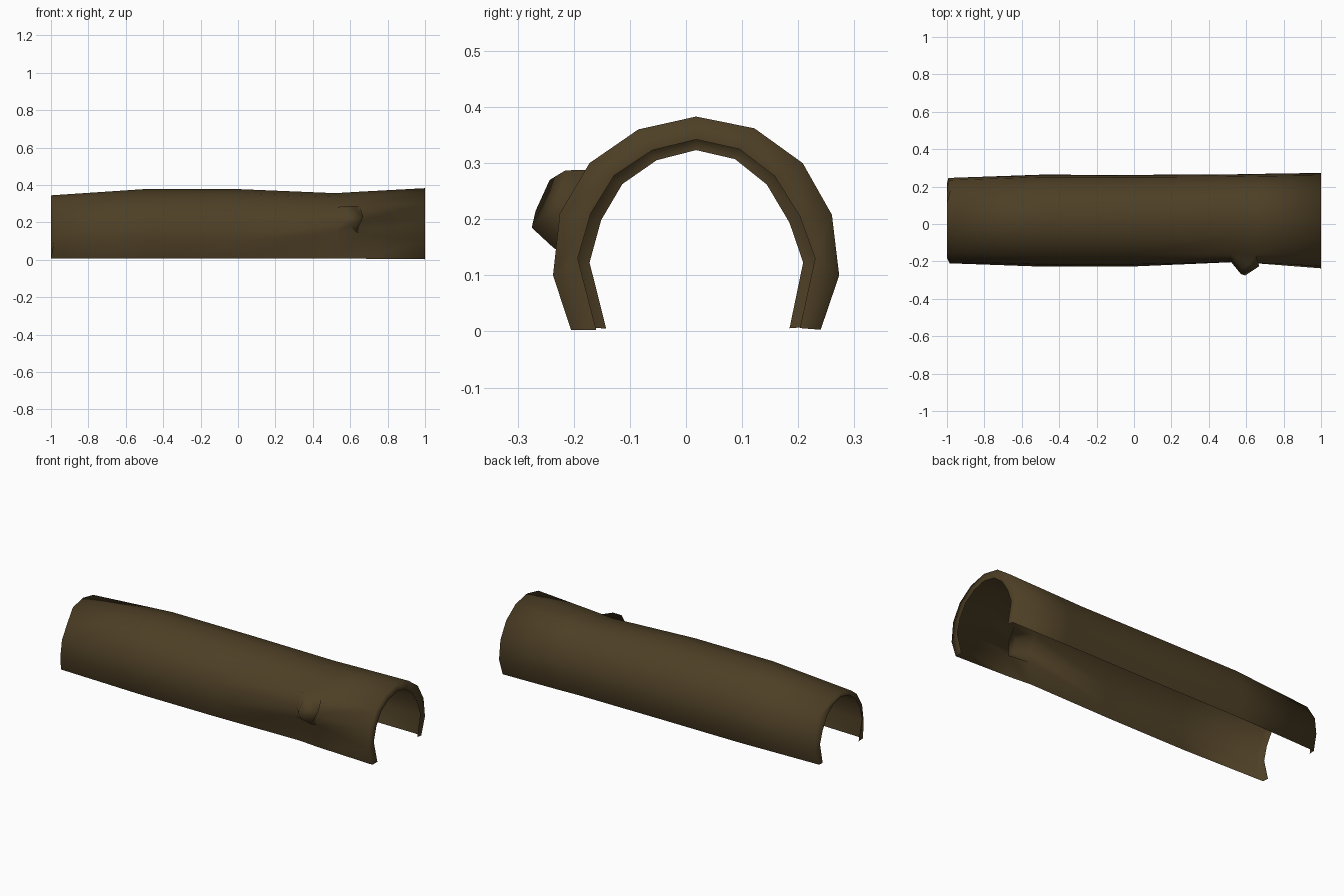
import bpy, bmesh, math

if "Cube" in bpy.data.objects:
    bpy.data.objects.remove(bpy.data.objects["Cube"])

bark = bpy.data.materials.new("brown bark")
bark.diffuse_color = (0.076, 0.05, 0.019, 1)
bark.use_nodes = True
bark.node_tree.nodes["Principled BSDF"].inputs["Base Color"].default_value = bark.diffuse_color

# Arch of the half log (y, z) at the right end, and the inner edge of its end rims
OUTER = [(-.205, .003), (-.237, .10), (-.225, .21), (-.172, .30), (-.085, .36),
         (.018, .383), (.122, .362), (.208, .30), (.26, .208), (.273, .10), (.24, .003)]
INNER = [(-.16, .003), (-.193, .13), (-.17, .21), (-.128, .278), (-.06, .323),
         (.018, .342), (.095, .325), (.158, .277), (.203, .205), (.23, .13), (.203, .006)]
CY = 0.018
JAG = [0, .015, .018, .02, 0, 0, 0, .02, .008, .008, 0]   # broken left edge

# Shift of single arch points (dy, dz) around the branch
DENT_A = {0: (.012, 0), 1: (.025, .05), 2: (.015, 0), 3: (.008, -.01), 4: (.012, -.015),
          5: (.01, -.017), 6: (.01, -.006)}
DENT_B = {0: (.006, 0), 1: (.022, .042), 2: (.012, 0), 3: (.006, -.006), 4: (.008, -.01),
          5: (.007, -.012), 6: (.007, -.004)}
# x, width scale, height scale, base height, dent
SECTIONS = [(-1, .895, .90, .008, {}), (-.5, .963, .987, .008, {}),
            (0, .96, .987, .008, {}), (.52, .97, .975, .008, DENT_A),
            (.65, .98, .982, .006, DENT_B), (1, 1, 1, .003, {})]


def arch(bm, profile, x, sy, sz, base, dent, jag):
    row = []
    for i, (y, z) in enumerate(profile):
        dy, dz = dent.get(i, (0, 0))
        row.append(bm.verts.new((x + jag[i], CY + (y - CY) * sy + dy,
                                 max(z * sz, base) + dz)))
    return row


def strip(bm, a, b, skip=()):
    """Join two open rows of points with quads."""
    for i in range(len(a) - 1):
        if i not in skip:
            bm.faces.new((a[i], a[i + 1], b[i + 1], b[i]))


bm = bmesh.new()
FLAT = [0] * 11

# Shell: a thin open sheet, left open where the branch grows out
rows = [arch(bm, OUTER, *s, JAG if s[0] == -1 else FLAT) for s in SECTIONS]
for k in range(len(rows) - 1):
    strip(bm, rows[k], rows[k + 1], (1, 2) if k == 3 else ())

# End rims turned inwards
strip(bm, arch(bm, INNER, -1, .90, .945, .005, {}, FLAT), rows[0])
strip(bm, rows[-1], arch(bm, INNER, 1, 1, 1, .003, {}, FLAT))

# Broken branch stub: hollow, leaning right and outwards
a, b = rows[3], rows[4]
base = [a[1], a[2], a[3], b[3], b[2], b[1]]
tip = [bm.verts.new(p) for p in
       [(.595, -.275, .185), (.572, -.268, .215), (.58, -.243, .27),
        (.615, -.215, .287), (.67, -.225, .23), (.632, -.235, .148)]]
for i in range(6):
    j = (i + 1) % 6
    bm.faces.new((base[i], base[j], tip[j], tip[i]))
bm.faces.new((tip[0], tip[1], tip[4], tip[5]))
bm.faces.new((tip[1], tip[2], tip[3], tip[4]))

# All normals outwards
bmesh.ops.recalc_face_normals(bm, faces=bm.faces)
bm.normal_update()
crown = next(f for f in bm.faces if rows[1][5] in f.verts)
if crown.normal.z < 0:
    bmesh.ops.reverse_faces(bm, faces=bm.faces)

mesh = bpy.data.meshes.new("hollow_log")
bm.to_mesh(mesh)
bm.free()
mesh.materials.append(bark)
log = bpy.data.objects.new("hollow_log", mesh)
bpy.context.collection.objects.link(log)
log.select_set(True)
bpy.context.view_layer.objects.active = log
bpy.ops.object.shade_smooth_by_angle(angle=math.radians(120))
